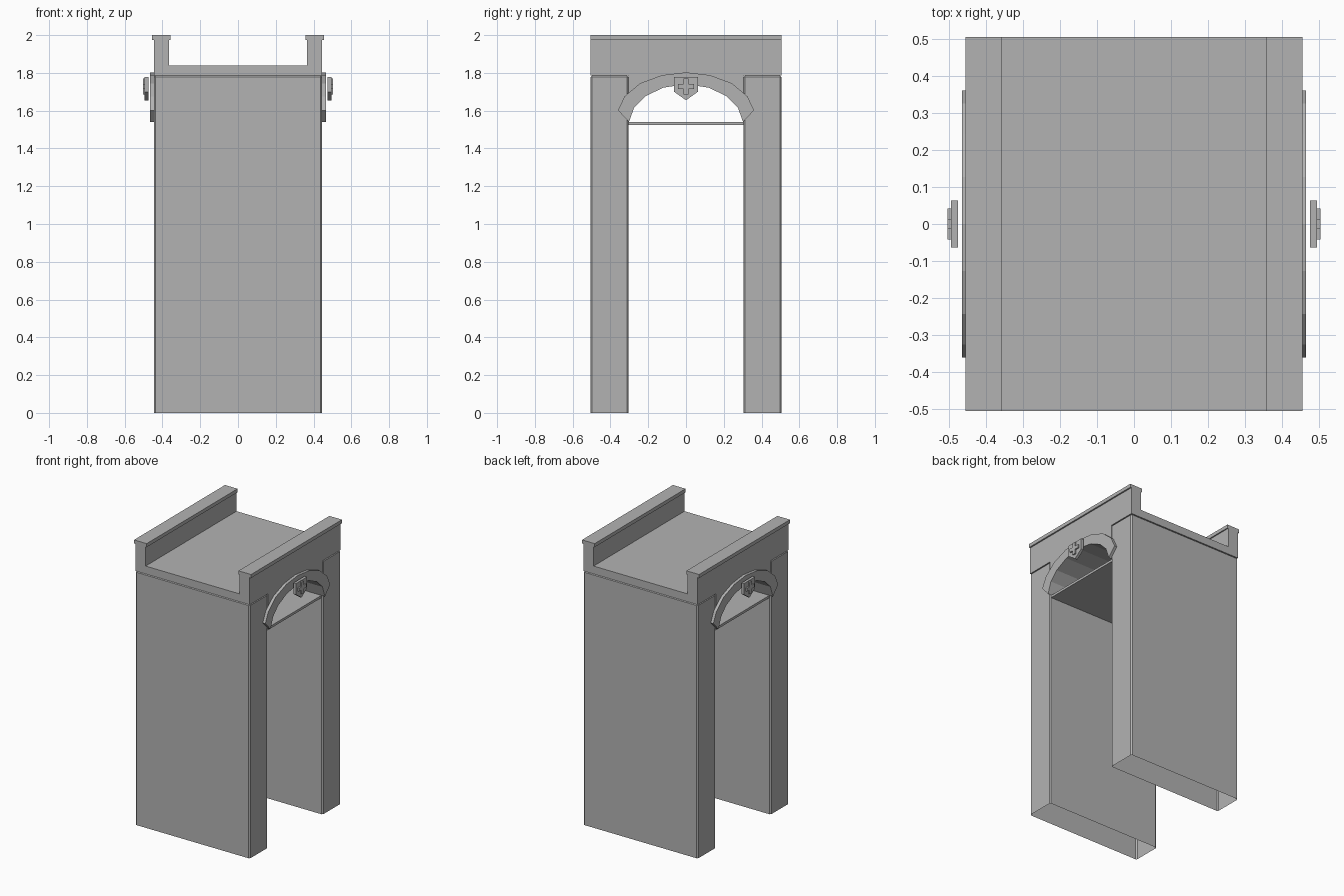
import bpy, bmesh

if "Cube" in bpy.data.objects:
    bpy.data.objects.remove(bpy.data.objects["Cube"])

grey = bpy.data.materials.new("stone_grey")
grey.diffuse_color = (0.45, 0.45, 0.45, 1)
grey.use_nodes = True
grey.node_tree.nodes["Principled BSDF"].inputs["Base Color"].default_value = grey.diffuse_color


def prism(name, outline, x0, x1):
    """Extrude a (y, z) outline along x."""
    bm = bmesh.new()
    a = [bm.verts.new((x0, y, z)) for y, z in outline]
    b = [bm.verts.new((x1, y, z)) for y, z in outline]
    n = len(outline)
    bm.faces.new(a)
    bm.faces.new(b)
    for i in range(n):
        j = (i + 1) % n
        bm.faces.new((a[i], a[j], b[j], b[i]))
    bmesh.ops.recalc_face_normals(bm, faces=bm.faces)
    me = bpy.data.meshes.new(name)
    bm.to_mesh(me)
    bm.free()
    me.materials.append(grey)
    ob = bpy.data.objects.new(name, me)
    bpy.context.collection.objects.link(ob)
    return ob


def box(name, x0, x1, y0, y1, z0, z1):
    return prism(name, [(y0, z0), (y1, z0), (y1, z1), (y0, z1)], x0, x1)


def mirrored(half):
    """Complete an outline whose last point lies on y = 0."""
    return half + [(-y, z) for y, z in half[-2::-1]]


W, D, INNER = 0.445, 0.505, 0.305

# Arch curves, from the left springing up to the crown and down again
inner = mirrored([(-0.302, 1.54), (-0.274, 1.618), (-0.216, 1.676), (-0.12, 1.722), (0, 1.74)])
outer = mirrored([(-0.36, 1.602), (-0.325, 1.676), (-0.243, 1.745), (-0.127, 1.788), (0, 1.803)])

# Bridge body with arched vault, and a walkway channel cut along its top
body = prism("bridge_body",
             [(-D, 1.975), (-D, 1.785), (-INNER, 1.785), (-INNER, 1.54)] + inner
             + [(INNER, 1.54), (INNER, 1.785), (D, 1.785), (D, 1.975)], -W, W)
cutter = box("channel_cutter", -0.365, 0.365, -0.6, 0.6, 1.84, 2.1)
cutter.hide_render = True
cut = body.modifiers.new("channel", 'BOOLEAN')
cut.operation = 'DIFFERENCE'
cut.solver = 'EXACT'
cut.object = cutter
bpy.context.view_layer.objects.active = body
bpy.ops.object.modifier_apply(modifier="channel")
bpy.data.objects.remove(cutter)

# Chamfered pillars, open underneath
for side, label in ((-1, "front"), (1, "back")):
    y0, y1 = sorted((side * INNER, side * D))
    pillar = box(label + "_pillar", -W, W, y0, y1, 0, 1.785)
    bm = bmesh.new()
    bm.from_mesh(pillar.data)
    bm.faces.ensure_lookup_table()
    bottom = min(bm.faces, key=lambda f: f.calc_center_median().z)
    bmesh.ops.delete(bm, geom=[bottom], context='FACES_ONLY')
    bm.to_mesh(pillar.data)
    bm.free()
    chamfer = pillar.modifiers.new("chamfer", 'BEVEL')
    chamfer.width = 0.008
    chamfer.segments = 1

# Thin ceiling plate under the vault
box("ceiling_plate", -0.437, 0.437, -INNER, INNER, 1.523, 1.54)

# Parapet caps, arch trims, shields and crosses on both sides
shield = mirrored([(0, 1.777), (-0.063, 1.777), (-0.063, 1.70), (0, 1.655)])[:-1]
a, r, mid = 0.012, 0.042, 1.728
cross = [(-a, mid - r), (a, mid - r), (a, mid - a), (r, mid - a), (r, mid + a), (a, mid + a),
         (a, mid + r), (-a, mid + r), (-a, mid + a), (-r, mid + a), (-r, mid - a), (-a, mid - a)]
for s, label in ((-1, "left"), (1, "right")):
    box(label + "_parapet_cap", s * 0.357, s * 0.455, -D, D, 1.975, 2.0)
    prism(label + "_arch_trim", outer + inner[::-1], s * W, s * 0.465)
    prism(label + "_shield", shield, s * 0.475, s * 0.494)
    prism(label + "_cross", cross, s * 0.494, s * 0.504)
